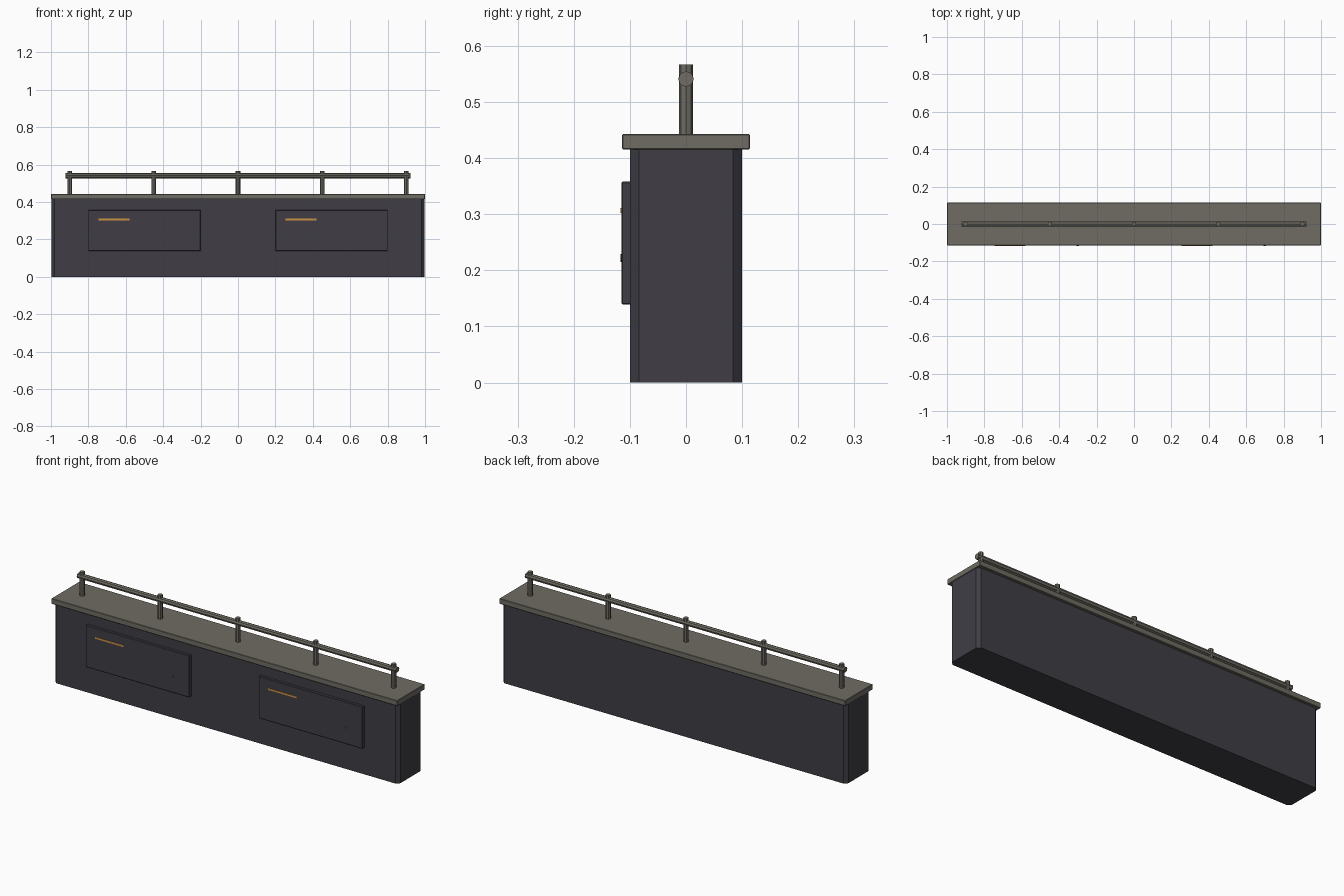
import bpy, bmesh, math
from mathutils import Matrix

if "Cube" in bpy.data.objects:
    bpy.data.objects.remove(bpy.data.objects["Cube"])


def material(name, rgb):
    m = bpy.data.materials.new(name)
    m.diffuse_color = (*rgb, 1)
    m.use_nodes = True
    m.node_tree.nodes["Principled BSDF"].inputs["Base Color"].default_value = m.diffuse_color
    return m


DARK = material("charcoal panel", (0.05, 0.048, 0.06))
STONE = material("warm grey metal", (0.16, 0.15, 0.125))
ORANGE = material("amber strip", (0.62, 0.29, 0.06))


def finish(name, bm, mat):
    bmesh.ops.recalc_face_normals(bm, faces=bm.faces)
    me = bpy.data.meshes.new(name)
    bm.to_mesh(me)
    bm.free()
    me.materials.append(mat)
    ob = bpy.data.objects.new(name, me)
    bpy.context.collection.objects.link(ob)
    return ob


def box(name, lo, hi, mat, bevel=0, vertical_only=False):
    bm = bmesh.new()
    bmesh.ops.create_cube(bm, size=1)
    for v in bm.verts:
        v.co = [(a + b) / 2 + c * (b - a) for a, b, c in zip(lo, hi, v.co)]
    if bevel:
        edges = [e for e in bm.edges if not vertical_only
                 or abs(e.verts[0].co.z - e.verts[1].co.z) > 0.01]
        bmesh.ops.bevel(bm, geom=edges, offset=bevel, segments=1,
                        affect='EDGES', profile=0.5)
    return finish(name, bm, mat)


def rod(name, centre, radius, length, axis, mat, sides=8):
    bm = bmesh.new()
    rot = {'X': Matrix.Rotation(math.pi / 2, 4, 'Y'),
           'Y': Matrix.Rotation(math.pi / 2, 4, 'X'),
           'Z': Matrix.Identity(4)}[axis]
    bmesh.ops.create_cone(bm, cap_ends=True, segments=sides, radius1=radius,
                          radius2=radius, depth=length,
                          matrix=Matrix.Translation(centre) @ rot)
    return finish(name, bm, mat)


# Barrier body with chamfered corners, and its overhanging cap
box("body", (-0.997, -0.1, 0), (0.997, 0.1, 0.42), DARK, 0.016, True)
box("cap", (-1, -0.114, 0.415), (1, 0.114, 0.443), STONE, 0.002)

# Two front panels, each with an amber strip and a small stud
for side, x in (("left", -0.5), ("right", 0.5)):
    box(side + "_panel", (x - 0.3, -0.115, 0.139), (x + 0.3, -0.098, 0.358), DARK, 0.002)
    box(side + "_strip", (x - 0.245, -0.117, 0.302), (x - 0.08, -0.113, 0.311), ORANGE)
    rod(side + "_stud", (x + 0.2, -0.115, 0.222), 0.007, 0.004, 'Y', DARK)

# Handrail on five posts
rod("handrail", (0, 0, 0.541), 0.014, 1.845, 'X', STONE)
for i in range(5):
    rod(f"post_{i + 1}", (-0.9 + 0.45 * i, 0, 0.5035), 0.0125, 0.127, 'Z', STONE)
